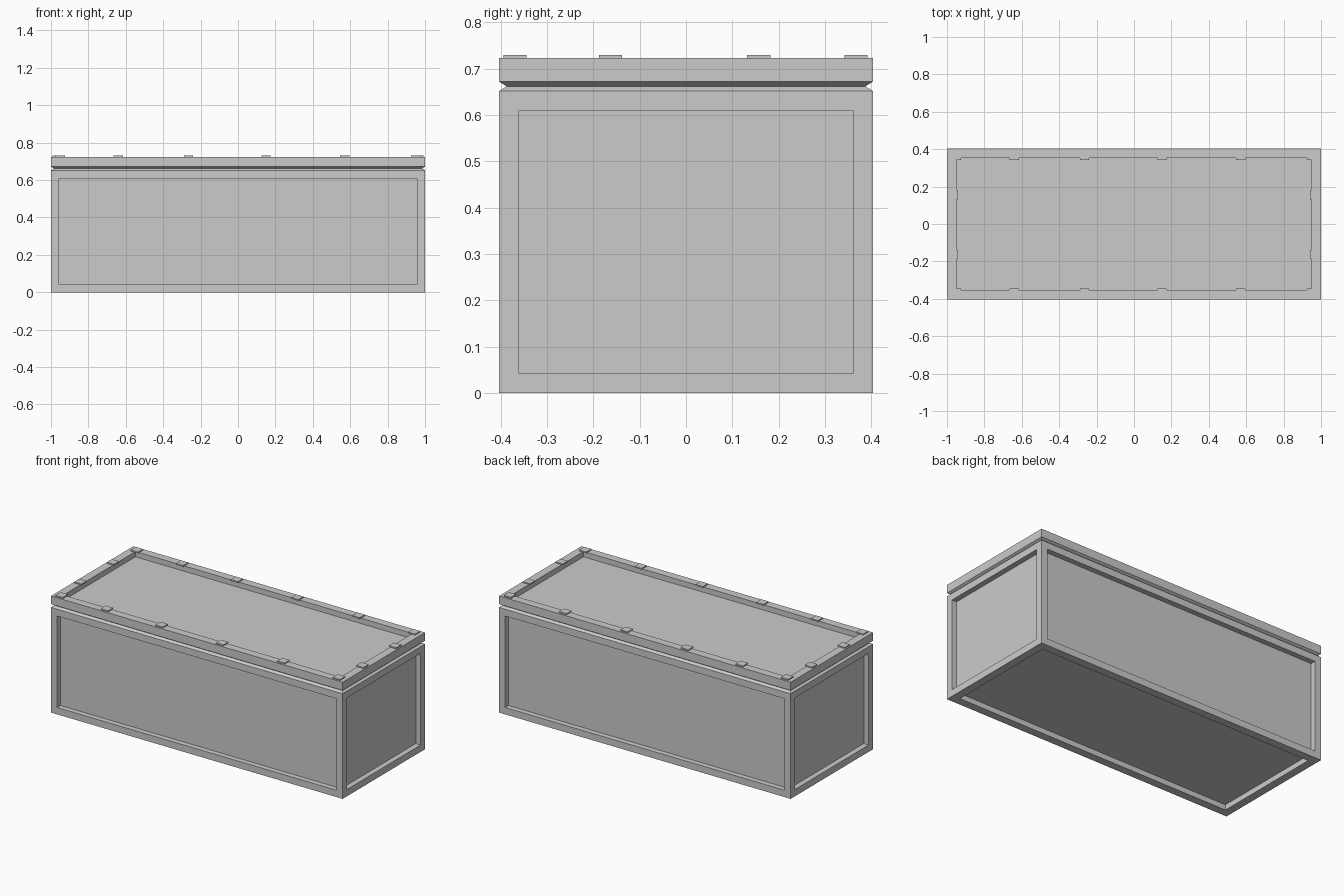
import bpy, bmesh

if "Cube" in bpy.data.objects:
    bpy.data.objects.remove(bpy.data.objects["Cube"])

HX, HY = 1.0, 0.403      # half length and half depth
DEPTH = 0.033            # how far panels are sunk


def finish(name, bm):
    bmesh.ops.recalc_face_normals(bm, faces=bm.faces[:])
    me = bpy.data.meshes.new(name)
    bm.to_mesh(me)
    bm.free()
    ob = bpy.data.objects.new(name, me)
    bpy.context.collection.objects.link(ob)
    return ob


def loft(rings):
    """Stack rectangular rings given as (inset, z); returns mesh and rings."""
    bm = bmesh.new()
    loops = []
    for inset, z in rings:
        x, y = HX - inset, HY - inset
        loops.append([bm.verts.new(p) for p in
                      ((-x, -y, z), (x, -y, z), (x, y, z), (-x, y, z))])
    walls = []
    for a, b in zip(loops, loops[1:]):
        for i in range(4):
            j = (i + 1) % 4
            walls.append(bm.faces.new((a[i], a[j], b[j], b[i])))
    return bm, loops, walls


def sink_panel(bm, face, margin):
    """Leave a flat frame of the given margin and push the middle inward."""
    face.normal_update()
    bmesh.ops.inset_individual(bm, faces=[face], thickness=margin, depth=0)
    n = face.normal.copy()
    new = bmesh.ops.extrude_discrete_faces(bm, faces=[face])["faces"][0]
    bmesh.ops.translate(bm, verts=new.verts[:], vec=-n * DEPTH)


# Chest body: four sunken side panels, sunken bottom, chamfered rim
bm, loops, walls = loft([(0, 0), (0, 0.652), (0.016, 0.662)])
bottom = bm.faces.new(loops[0][::-1])
for f in walls[:4]:
    sink_panel(bm, f, 0.06)
sink_panel(bm, bottom, 0.071)
finish("chest_body", bm)

# Lid: chamfered underside meeting the body in a V groove, sunken top
bm, loops, walls = loft([(0.016, 0.662), (0, 0.672), (0, 0.723)])
top = bm.faces.new(loops[-1])
sink_panel(bm, top, 0.071)
finish("lid", bm)


# Small square studs around the lid rim
def stud(name, x, y, size=0.05, z0=0.722, z1=0.73):
    bm = bmesh.new()
    bmesh.ops.create_cube(bm, size=1)
    bmesh.ops.scale(bm, verts=bm.verts[:], vec=(size, size, z1 - z0))
    bmesh.ops.translate(bm, verts=bm.verts[:], vec=(x, y, (z0 + z1) / 2))
    finish(name, bm)


for side, y in (("front", -0.369), ("back", 0.367)):
    for i, x in enumerate((-0.95, -0.64, -0.265, 0.15, 0.57, 0.95)):
        stud(f"{side}_stud_{i + 1}", x, y)
for side, x in (("left", -0.967), ("right", 0.967)):
    for i, y in enumerate((-0.163, 0.157)):
        stud(f"{side}_stud_{i + 1}", x, y)
